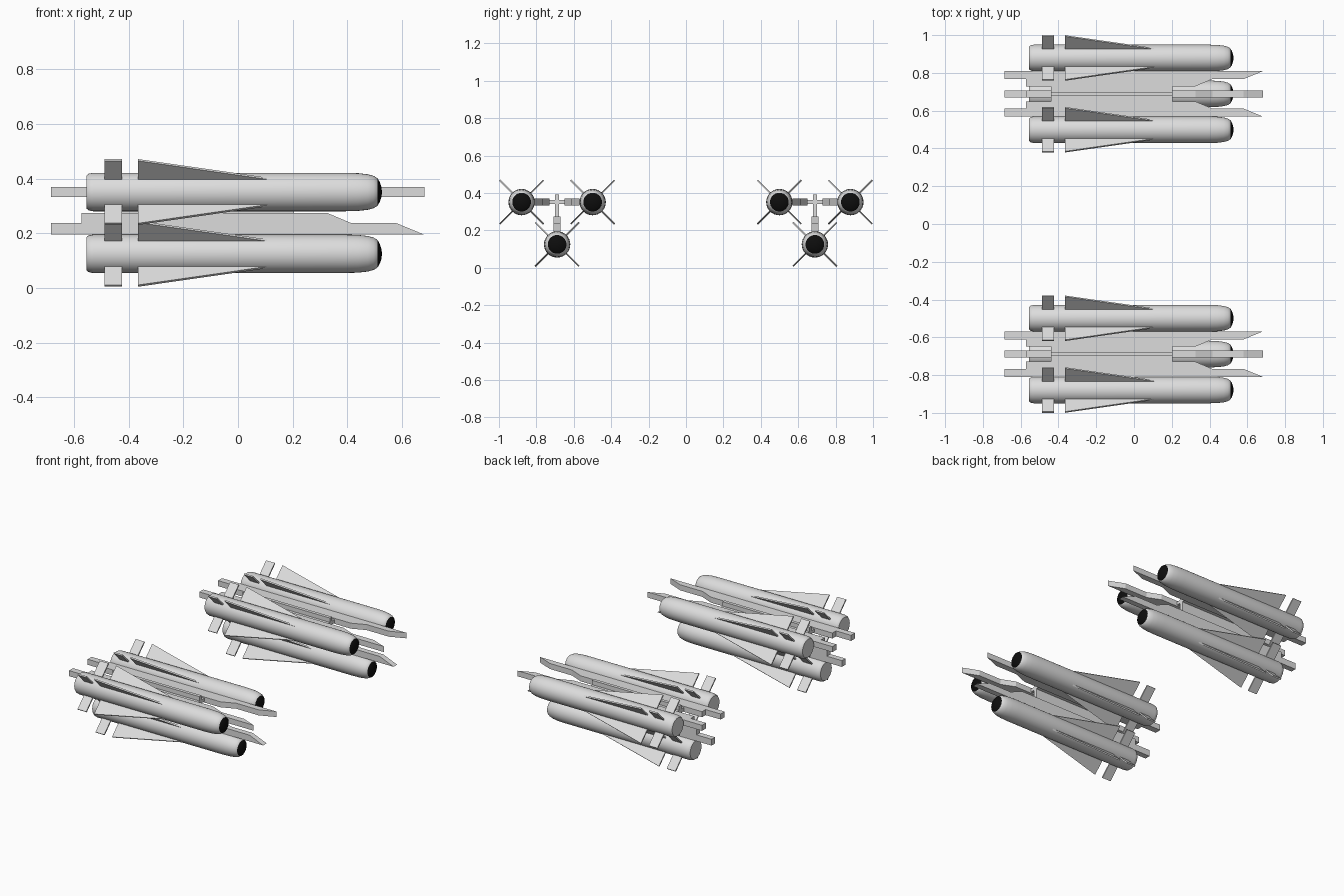
import bpy, bmesh, math
from mathutils import Matrix

if "Cube" in bpy.data.objects:
    bpy.data.objects.remove(bpy.data.objects["Cube"])


def material(name, v):
    m = bpy.data.materials.new(name)
    m.diffuse_color = (v, v, v, 1)
    m.use_nodes = True
    m.node_tree.nodes["Principled BSDF"].inputs["Base Color"].default_value = m.diffuse_color
    return m


GREY = material("light_grey", 0.72)
BLACK = material("black", 0.004)
SIDES = 32


def add_object(name, bm, loc=(0, 0, 0), mats=(GREY,)):
    bmesh.ops.recalc_face_normals(bm, faces=bm.faces[:])
    me = bpy.data.meshes.new(name)
    bm.to_mesh(me)
    bm.free()
    for m in mats:
        me.materials.append(m)
    ob = bpy.data.objects.new(name, me)
    ob.location = loc
    bpy.context.collection.objects.link(ob)
    return ob


def plate(bm, outline, thick, angle):
    """Extrude an (x, radius) outline, then turn it about the x axis."""
    vs = [bm.verts.new((x, r, -thick / 2)) for x, r in outline]
    f = bm.faces.new(vs)
    ext = bmesh.ops.extrude_face_region(bm, geom=[f])["geom"]
    top = [v for v in ext if isinstance(v, bmesh.types.BMVert)]
    bmesh.ops.translate(bm, verts=top, vec=(0, 0, thick))
    bmesh.ops.rotate(bm, verts=vs + top, cent=(0, 0, 0),
                     matrix=Matrix.Rotation(angle, 3, 'X'))


def missile_body(loc):
    # lathe profile along x; faces past the nose ring are the black seeker
    prof = [(-0.555, 0), (-0.555, 0.06), (-0.547, 0.067), (-0.53, 0.0705),
            (0.39, 0.0705), (0.44, 0.069), (0.475, 0.065), (0.497, 0.059),
            (0.511, 0.05), (0.519, 0.036), (0.525, 0.018), (0.527, 0)]
    bm = bmesh.new()
    vs = [bm.verts.new((x, r, 0)) for x, r in prof]
    es = [bm.edges.new(p) for p in zip(vs, vs[1:])]
    bmesh.ops.spin(bm, geom=vs + es, cent=(0, 0, 0), axis=(1, 0, 0),
                   angle=2 * math.pi, steps=SIDES)
    bmesh.ops.remove_doubles(bm, verts=bm.verts[:], dist=1e-5)
    for f in bm.faces:
        if f.calc_center_median().x > 0.512:
            f.material_index = 1
    ob = add_object("missile_body", bm, loc, (GREY, BLACK))
    bpy.ops.object.select_all(action='DESELECT')
    ob.select_set(True)
    bpy.context.view_layer.objects.active = ob
    bpy.ops.object.shade_smooth_by_angle(angle=math.radians(35))


def missile_fins(loc):
    # four delta wings and four square tail fins, in an X layout
    for name, outline in (
            ("delta_wings", [(-0.366, 0.05), (0.127, 0.05), (0.127, 0.066), (-0.366, 0.166)]),
            ("tail_fins", [(-0.488, 0.05), (-0.424, 0.05), (-0.424, 0.166), (-0.488, 0.166)])):
        bm = bmesh.new()
        for k in range(4):
            plate(bm, outline, 0.009, math.radians(45 + 90 * k))
        add_object(name, bm, loc)


def launcher(loc):
    # a cross-shaped spine carrying a rail to each side and one below
    spine = bmesh.new()
    for angle, reach in ((0, 0.045), (90, 0.04), (180, 0.045), (270, 0.08)):
        plate(spine, [(-0.44, 0), (0.205, 0), (0.205, reach), (-0.44, reach)],
              0.022, math.radians(angle))
    add_object("launcher_spine", spine, loc)
    for name, angle, d in (("left_rail", 180, 0), ("right_rail", 0, 0),
                           ("lower_rail", 270, 0.036)):
        bm = bmesh.new()
        outline = [(-0.573, 0.04), (0.325, 0.04), (0.415, 0.078), (0.58, 0.078),
                   (0.682, 0.12), (-0.685, 0.12), (-0.685, 0.078), (-0.573, 0.078)]
        plate(bm, [(x, r + d) for x, r in outline], 0.037, math.radians(angle))
        add_object(name, bm, loc)


# two triple launchers, one on each side
for y in (-0.689, 0.689):
    launcher((0, y, 0.351))
    for dy, z in ((-0.19, 0.351), (0.19, 0.351), (0, 0.125)):
        missile_body((0, y + dy, z))
        missile_fins((0, y + dy, z))
